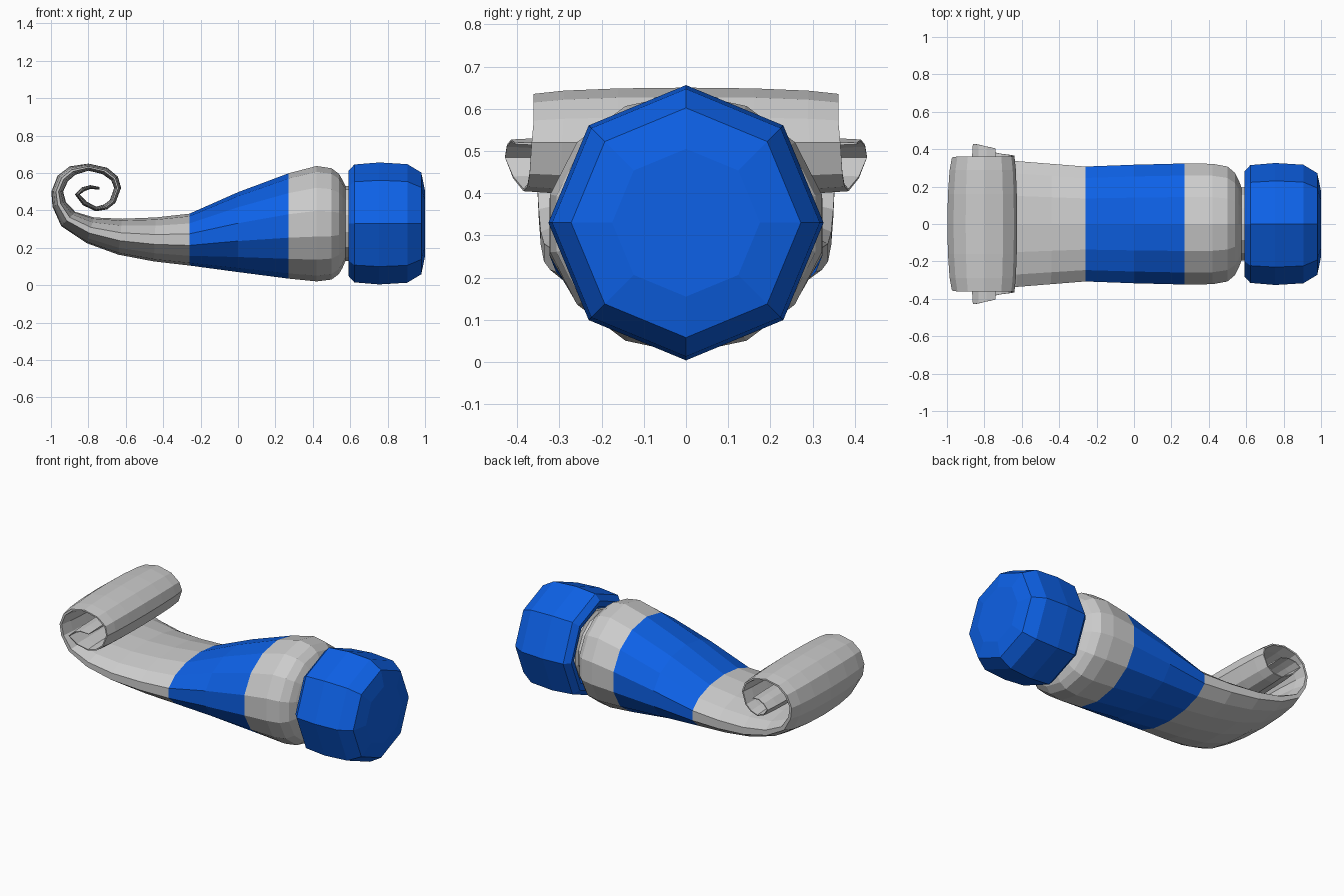
import bpy, bmesh, math

blue = bpy.data.materials.new("blue")
blue.diffuse_color = (0.004, 0.12, 0.8, 1)


def loft(name, stations, sides):
    """Skin closed elliptical sections: (lower x, lower z, upper x, upper z, half width)."""
    bm = bmesh.new()
    rings = []
    for bx, bz, tx, tz, w in stations:
        cx, cz, hx, hz = (bx + tx) / 2, (bz + tz) / 2, (tx - bx) / 2, (tz - bz) / 2
        ring = []
        for i in range(sides):
            a = 2 * math.pi * i / sides
            ring.append(bm.verts.new((cx + hx * math.cos(a), w * math.sin(a), cz + hz * math.cos(a))))
        rings.append(ring)
    for r, s in zip(rings, rings[1:]):
        for i in range(sides):
            j = (i + 1) % sides
            bm.faces.new((r[i], r[j], s[j], s[i]))
    bm.faces.new(rings[0])
    bm.faces.new(rings[-1])
    bmesh.ops.recalc_face_normals(bm, faces=bm.faces)
    me = bpy.data.meshes.new(name)
    bm.to_mesh(me)
    bm.free()
    ob = bpy.data.objects.new(name, me)
    bpy.context.collection.objects.link(ob)
    return ob


def turned(profile, zc):
    return [(x, zc - r, x, zc + r, r) for x, r in profile]


# Tube: shoulder, label band, flattening tail and rolled-up end
tube = loft("tube_body", [
    (0.575, 0.13, 0.575, 0.53, 0.20),
    (0.56, 0.095, 0.56, 0.56, 0.24),
    (0.54, 0.06, 0.54, 0.595, 0.28),
    (0.50, 0.03, 0.50, 0.625, 0.315),
    (0.42, 0.02, 0.42, 0.637, 0.33),
    (0.27, 0.035, 0.27, 0.598, 0.332),
    (0.0, 0.07, 0.0, 0.497, 0.325),
    (-0.26, 0.105, -0.26, 0.382, 0.315),
    (-0.45, 0.127, -0.44, 0.362, 0.33),
    (-0.64, 0.163, -0.62, 0.355, 0.345),
    (-0.81, 0.225, -0.77, 0.362, 0.353),
    (-0.945, 0.315, -0.87, 0.392, 0.358),
    (-0.992, 0.42, -0.92, 0.445, 0.362),
    (-0.998, 0.50, -0.935, 0.50, 0.365),
    (-0.965, 0.585, -0.91, 0.555, 0.37),
    (-0.90, 0.635, -0.87, 0.59, 0.37),
    (-0.80, 0.65, -0.80, 0.612, 0.37),
    (-0.70, 0.628, -0.725, 0.594, 0.37),
    (-0.642, 0.58, -0.677, 0.56, 0.37),
    (-0.625, 0.52, -0.662, 0.52, 0.375),
    (-0.655, 0.44, -0.685, 0.455, 0.38),
    (-0.70, 0.405, -0.715, 0.432, 0.385),
    (-0.76, 0.395, -0.758, 0.42, 0.395),
    (-0.83, 0.428, -0.81, 0.447, 0.42),
    (-0.872, 0.485, -0.845, 0.485, 0.44),
    (-0.835, 0.523, -0.822, 0.502, 0.435),
    (-0.79, 0.535, -0.787, 0.515, 0.425),
    (-0.74, 0.525, -0.74, 0.51, 0.415),
], 14)
tube.data.materials.append(None)
tube.data.materials.append(blue)
for f in tube.data.polygons:
    if -0.25 < f.center.x < 0.26:
        f.material_index = 1

# Neck with a raised thread inside the cap
loft("threaded_neck", turned([(0.56, 0.20), (0.60, 0.20), (0.61, 0.215), (0.63, 0.215),
                              (0.64, 0.20), (0.80, 0.20)], 0.33), 14)

# Octagonal screw cap with a hollow underside
cap = loft("screw_cap", turned([(0.80, 0.235), (0.60, 0.24), (0.59, 0.28), (0.622, 0.315),
                                (0.755, 0.326), (0.905, 0.317), (0.98, 0.272), (1.0, 0.175)], 0.33), 8)
cap.data.materials.append(blue)
